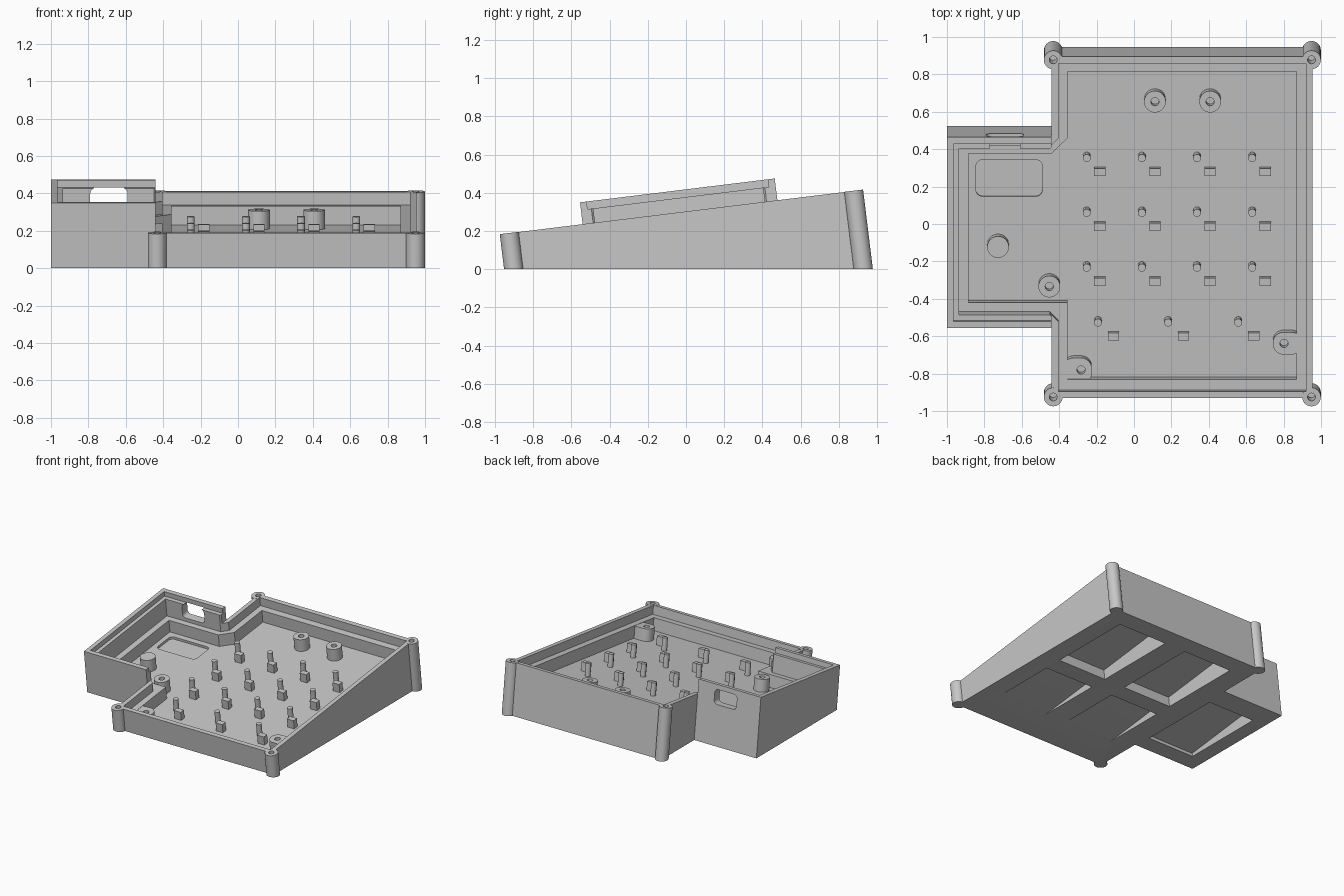
import bpy, bmesh, math
from mathutils import Matrix, Vector

if "Cube" in bpy.data.objects:
    bpy.data.objects.remove(bpy.data.objects["Cube"])

# Tilted working frame: x across, v up the slope, w normal to it (w = 0 is the rim)
TILT = math.radians(7)
FRAME = Matrix.Translation((0, 0, 0.302)) @ Matrix.Rotation(TILT, 4, 'X')
LEDGE, FLOOR, DEEP, HIGH = -0.07, -0.17, -0.6, 0.3

grey = bpy.data.materials.new("plain grey")
grey.diffuse_color = (0.57, 0.57, 0.57, 1)
grey.use_nodes = True
grey.node_tree.nodes["Principled BSDF"].inputs["Base Color"].default_value = grey.diffuse_color


def finish(name, bm, frame=FRAME):
    bmesh.ops.recalc_face_normals(bm, faces=bm.faces)
    bm.transform(frame)
    me = bpy.data.meshes.new(name)
    bm.to_mesh(me)
    bm.free()
    me.materials.append(grey)
    ob = bpy.data.objects.new(name, me)
    bpy.context.collection.objects.link(ob)
    return ob


def prism(name, outline, w0, w1):
    bm = bmesh.new()
    low = [bm.verts.new((x, v, w0)) for x, v in outline]
    top = [bm.verts.new((x, v, w1)) for x, v in outline]
    bm.faces.new(low[::-1])
    bm.faces.new(top)
    n = len(outline)
    for i in range(n):
        j = (i + 1) % n
        bm.faces.new((low[i], low[j], top[j], top[i]))
    return finish(name, bm)


def box(name, lo, hi, round_axis=None, radius=0.0, frame=FRAME):
    bm = bmesh.new()
    lo, hi = Vector(lo), Vector(hi)
    bmesh.ops.create_cube(bm, size=1)
    for vert in bm.verts:
        vert.co = Vector([l + (c + 0.5) * (h - l) for c, l, h in zip(vert.co, lo, hi)])
    if round_axis is not None:
        edges = [e for e in bm.edges
                 if abs((e.verts[0].co - e.verts[1].co).normalized()[round_axis]) > 0.9]
        bmesh.ops.bevel(bm, geom=edges, offset=radius, segments=6, profile=0.5, affect='EDGES')
    return finish(name, bm, frame)


def rod(name, x, v, r, w0, w1, sides=32):
    bm = bmesh.new()
    bmesh.ops.create_cone(bm, cap_ends=True, segments=sides, radius1=r, radius2=r,
                          depth=w1 - w0, matrix=Matrix.Translation((x, v, (w0 + w1) / 2)))
    return finish(name, bm)


def combine(ob, tool, op):
    mod = ob.modifiers.new("combine", 'BOOLEAN')
    mod.operation, mod.solver, mod.object = op, 'EXACT', tool
    bpy.context.view_layer.objects.active = ob
    bpy.ops.object.modifier_apply(modifier=mod.name)
    bpy.data.objects.remove(tool, do_unlink=True)


def cut(ob, tool):
    combine(ob, tool, 'DIFFERENCE')


def join(ob, tool):
    combine(ob, tool, 'UNION')


# Outer shell: main tray plus the taller side bay
case = prism("case", [(-0.44, -0.937), (0.955, -0.937), (0.955, 0.902), (-0.44, 0.902),
                      (-0.44, 0.482), (-1, 0.482), (-1, -0.545), (-0.44, -0.545)], DEEP, 0)
join(case, prism("bay_rise", [(-1, -0.545), (-0.44, -0.545), (-0.44, 0.482), (-1, 0.482)],
                 -0.02, 0.115))

# Corner posts
corners = [(x, v) for x in (-0.432, 0.949) for v in (-0.932, 0.884)]
for x, v in corners:
    join(case, rod("corner_post", x, v, 0.05, DEEP + 0.03, 0.001))

# Level base
cut(case, box("ground_cut", (-1.5, -1.5, -1.2), (1.5, 1.5, 0), frame=Matrix.Identity(4)))

# Stepped cavity: lid seat, board ledge, floor
cut(case, prism("lid_seat", [(-0.405, -0.902), (0.92, -0.902), (0.92, 0.865), (-0.405, 0.865),
                             (-0.405, 0.46), (-0.45, 0.415), (-0.935, 0.415), (-0.935, -0.48),
                             (-0.45, -0.48), (-0.405, -0.525)], LEDGE, HIGH))
cut(case, box("bay_lid_seat", (-0.965, -0.51, 0.075), (-0.3, 0.446, HIGH + 0.02)))
cut(case, prism("floor_well", [(-0.355, -0.845), (0.87, -0.845), (0.87, 0.812), (-0.355, 0.812),
                               (-0.355, 0.455), (-0.44, 0.37), (-0.885, 0.37),
                               (-0.885, -0.432), (-0.355, -0.432)], FLOOR, HIGH + 0.04))

# Rounded floor recess and cable slot in the bay
cut(case, box("floor_recess", (-0.845, 0.128, -0.19), (-0.49, 0.325, 0), 2, 0.035))
cut(case, box("cable_slot", (-0.79, 0.3, -0.04), (-0.59, 0.6, 0.077), 1, 0.03))

# Screw holes in the corner posts
for x, v in corners:
    cut(case, rod("screw_hole", x, v, 0.021, -0.15, 0.1, 20))

# Underside pockets, parallel to the tray floor
for x0, x1, v0, v1 in [(0.36, 0.80, 0.053, 0.747), (-0.27, 0.17, 0.053, 0.747),
                       (0.36, 0.80, -0.8, -0.096), (-0.27, 0.17, -0.8, -0.096),
                       (-0.88, -0.46, -0.404, 0.29)]:
    cut(case, box("pocket", (x0, v0, -1), (x1, v1, -0.227)))

# Board standoffs
for i, (x, v) in enumerate([(0.112, 0.65), (0.407, 0.65), (-0.453, -0.346)]):
    standoff = rod("standoff_%d" % (i + 1), x, v, 0.058, FLOOR - 0.005, LEDGE)
    cut(standoff, rod("hole", x, v, 0.022, -0.15, 0, 20))
rod("support_pillar", -0.727, -0.133, 0.058, FLOOR - 0.005, LEDGE)

# Standoffs growing out of the walls
wall_mounts = [("corner_mount", (-0.38, -0.87), (-0.226, -0.73), -0.283, -0.795),
               ("side_mount", (0.742, -0.712), (0.90, -0.592), 0.802, -0.652)]
for name, lo, hi, x, v in wall_mounts:
    mount = box(name, (*lo, FLOOR - 0.005), (*hi, LEDGE - 0.002), 2, 0.057)
    cut(mount, rod("hole", x, v, 0.022, -0.15, 0, 20))

# Locating pegs, each with a low rest block
spots = [(-0.253 + 0.295 * i, 0.346 - 0.295 * j) for i in range(4) for j in range(3)]
spots += [(-0.193 + 0.375 * i, -0.54) for i in range(3)]
for i, (x, v) in enumerate(spots):
    rod("peg_%d" % (i + 1), x, v, 0.021, FLOOR - 0.005, -0.068, 16)
    bx, bv = x + (0.07 if v > -0.5 else 0.083), v - 0.08
    box("rest_block_%d" % (i + 1), (bx - 0.03, bv - 0.021, FLOOR - 0.005),
        (bx + 0.03, bv + 0.021, -0.1))

# Smooth round walls, crisp edges
bpy.ops.object.select_all(action='SELECT')
bpy.context.view_layer.objects.active = case
bpy.ops.object.shade_smooth_by_angle(angle=math.radians(30))
